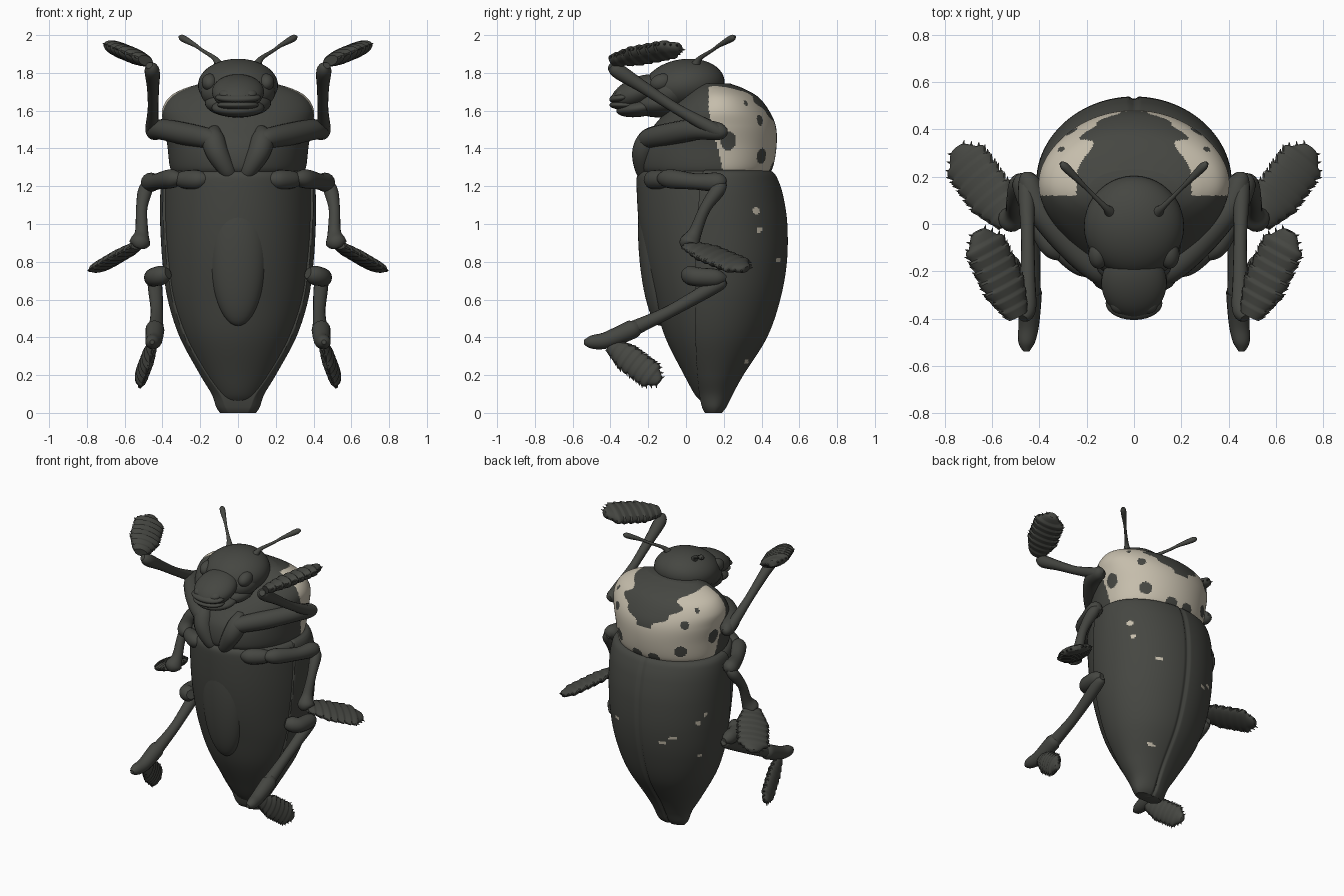
import bpy, bmesh, math, random
from mathutils import Vector, Matrix

if "Cube" in bpy.data.objects:
    bpy.data.objects.remove(bpy.data.objects["Cube"])

random.seed(4)


def material(name, rgb):
    m = bpy.data.materials.new(name)
    m.diffuse_color = (*rgb, 1)
    m.use_nodes = True
    m.node_tree.nodes["Principled BSDF"].inputs["Base Color"].default_value = m.diffuse_color
    return m


DARK = material("charcoal shell", (0.060, 0.062, 0.054))
CREAM = material("cream", (0.56, 0.51, 0.41))


def finish(bm, name, mirror=False, rule=None):
    """Turn a bmesh into a smooth object; rule(face centre) -> True means cream."""
    bmesh.ops.recalc_face_normals(bm, faces=bm.faces)
    for f in bm.faces:
        f.smooth = True
        if rule and rule(f.calc_center_median()):
            f.material_index = 1
    me = bpy.data.meshes.new(name)
    bm.to_mesh(me)
    bm.free()
    me.set_sharp_from_angle(angle=math.radians(50))
    me.materials.append(DARK)
    me.materials.append(CREAM)
    ob = bpy.data.objects.new(name, me)
    bpy.context.collection.objects.link(ob)
    if mirror:
        ob.modifiers.new("mirror", 'MIRROR').use_mirror_merge = False
    return ob


def smooth_path(pts, k):
    """Catmull-Rom interpolation of tuples, k steps per span."""
    p = [pts[0]] + list(pts) + [pts[-1]]
    out = []
    for i in range(1, len(p) - 2):
        for s in range(k):
            t = s / k
            out.append(tuple(0.5 * (2 * b + (c - a) * t + (2 * a - 5 * b + 4 * c - d) * t * t
                                    + (3 * b - a - 3 * c + d) * t ** 3)
                             for a, b, c, d in zip(*p[i - 1:i + 3])))
    return out + [tuple(pts[-1])]


def skin(bm, rings):
    vs = [[bm.verts.new(c) for c in r] for r in rings]
    n = len(vs[0])
    for a, b in zip(vs, vs[1:]):
        for i in range(n):
            bm.faces.new((a[i], a[(i + 1) % n], b[(i + 1) % n], b[i]))
    bm.faces.new(vs[0])
    bm.faces.new(vs[-1])


def body_loft(name, rows, n, k, cut=False, rule=None):
    """Rows: z, widest y, half width, front y, back y (and front cut y for the wing cases)."""
    rings = []
    for r in smooth_path(rows, k):
        z, cy, hw, yf, yb = r[:5]
        ring = []
        for i in range(n):
            a = 2 * math.pi * (i + 0.5) / n
            c, s = math.cos(a), math.sin(a)
            x = hw * c
            y = cy + s * (yb - cy if s > 0 else cy - yf)
            if cut:
                y = max(y, r[5])
                if s > 0:      # centre seam
                    y -= 0.014 * math.exp(-(x / 0.010) ** 2)
            ring.append((x, y, z))
        rings.append(ring)
    bm = bmesh.new()
    skin(bm, rings)
    return finish(bm, name, rule=rule)


def add_tube(bm, pts, wdir, n=16):
    """Points: x, y, z, radius along wdir, radius across."""
    rings = []
    for i, p in enumerate(pts):
        a, b = pts[max(i - 1, 0)], pts[min(i + 1, len(pts) - 1)]
        t = (Vector(b[:3]) - Vector(a[:3])).normalized()
        w = Vector(wdir)
        w = (w - t * w.dot(t)).normalized()
        u = t.cross(w)
        rings.append([Vector(p[:3]) + w * p[3] * math.cos(q) + u * p[4] * math.sin(q)
                      for q in (2 * math.pi * j / n for j in range(n))])
    skin(bm, rings)


def limb(name, pts, wdir=(1, 0.01, 0.02)):
    pts = [(x, y, z, r, r) for x, y, z, r in pts]
    bm = bmesh.new()
    add_tube(bm, smooth_path(pts, 8), wdir)
    return finish(bm, name, mirror=True)


def paddle(name, start, end, wdir, half, thick, scales=8):
    """Flat, scaly foot, wider towards the tip, with bristles along both edges."""
    a, b = Vector(start), Vector(end)
    t = (b - a).normalized()
    w = Vector(wdir)
    w = (w - t * w.dot(t)).normalized()

    def prof(s):
        return min(1, 0.5 + 1.5 * s) * min(1, 0.3 + 4 * (1 - s))

    pts = []
    for i in range(scales * 6 + 1):
        s = i / (scales * 6)
        saw = 0.88 + 0.16 * ((s * scales) % 1)
        pts.append((*a.lerp(b, s), half * prof(s) * saw, thick * prof(s) ** 0.5 * saw))
    bm = bmesh.new()
    add_tube(bm, pts, w, 20)
    for i in range(2 * scales):
        s = (i + 0.8) / (2 * scales)
        for side in (-1, 1):
            d = (w * side + t * random.uniform(0.7, 1.6)).normalized()
            pos = a.lerp(b, s) + w * side * half * prof(s) * 0.92
            bmesh.ops.create_cone(bm, cap_ends=True, segments=6, radius1=0.012, radius2=0.001,
                                  depth=0.035, matrix=Matrix.Translation(pos)
                                  @ d.to_track_quat('Z', 'Y').to_matrix().to_4x4())
    return finish(bm, name, mirror=True)


def ball(name, loc, size, tilt=0, mirror=False):
    bm = bmesh.new()
    bmesh.ops.create_uvsphere(bm, u_segments=40, v_segments=24, radius=1,
                              matrix=Matrix.Translation(loc) @ Matrix.Rotation(math.radians(tilt), 4, 'X')
                              @ Matrix.Diagonal((*size, 1)))
    return finish(bm, name, mirror)


# belly and wing cases
belly = [(0.06, .15, .09, .08, .22), (0.1, .15, .125, .045, .23), (0.2, .15, .19, -.01, .28),
         (0.4, .16, .295, -.11, .4), (0.6, .17, .36, -.17, .47), (0.8, .18, .388, -.22, .5),
         (1.0, .18, .398, -.25, .5), (1.2, .18, .395, -.262, .47), (1.265, .18, .38, -.255, .44),
         (1.285, .18, .34, -.22, .4)]
body_loft("belly", belly, 96, 6)

# pale specks on the wing cases: side, y, z, radius
specks = [(1, .37, 1.07, .018), (1, .39, .97, .015), (1, .49, .81, .012), (1, .32, .27, .012),
          (-1, .36, .87, .016), (-1, .32, .92, .013), (-1, .47, .77, .014), (-1, .495, .73, .01),
          (-1, .32, .62, .014)]


def speck_rule(c):
    return c.y > 0.1 and any(c.x * k > 0 and math.hypot(c.y - y, c.z - z) < r for k, y, z, r in specks)


cases = [(0.0, .15, .095, .09, .19, .1), (0.03, .15, .115, .07, .215, .085), (0.1, .15, .14, .04, .25, .07),
         (0.2, .15, .2, -.01, .305, .06), (0.4, .16, .308, -.11, .43, .05), (0.6, .17, .372, -.17, .5, .05),
         (0.8, .18, .4, -.22, .535, .05), (1.0, .18, .412, -.25, .537, .06), (1.15, .18, .412, -.26, .515, .07),
         (1.24, .18, .402, -.26, .485, .08), (1.275, .18, .385, -.25, .46, .09), (1.285, .18, .36, -.25, .43, .1)]
body_loft("wing_cases", cases, 200, 20, cut=True, rule=speck_rule)
ball("belly_plate", (0, -.165, .86), (.15, .085, .4), 4)

# thorax with cream shield, dark centre patch and spots: (angle arc, z, radius)
spots = [(.315, 1.55, .028), (.34, 1.36, .042), (.09, 1.44, .05), (.52, 1.29, .04),
         (.22, 1.64, .016)]


def shield_rule(c):
    x, z = abs(c.x), c.z
    if c.y < 0.12 + max(0, 1.6 - z) * 0.24 or z > 1.743:
        return False
    edge = 0.2 * (max(0, z - 1.5) / 0.12) ** 0.7 if z < 1.62 else 0.2
    edge += max(0, z - 1.7) * 1.2 + 0.022 * math.sin(z * 85) + 0.012 * math.sin(z * 47)
    if z > 1.5 and x < edge:
        return False
    arc = 0.37 * math.atan2((c.y - .15) / .32, x / .4)
    return not any(math.hypot(arc - s, z - h) < r for s, h, r in spots)


thorax = [(1.24, .17, .33, -.2, .42), (1.30, .17, .36, -.25, .46), (1.42, .17, .375, -.24, .48),
          (1.52, .17, .395, -.17, .475), (1.6, .17, .402, -.1, .44), (1.67, .17, .365, -.03, .385),
          (1.715, .16, .29, .02, .31), (1.745, .15, .19, .06, .23)]
body_loft("thorax", thorax, 240, 16, rule=shield_rule)

# head, snout and mouth
ball("head", (0, -.01, 1.735), (.212, .215, .138), 8)
ball("cheeks", (0, -.08, 1.70), (.198, .16, .115), 10)
ball("throat", (0, -.12, 1.64), (.175, .16, .075), 5)
ball("snout", (0, -.25, 1.70), (.138, .155, .078), 22)
ball("upper_lip", (0, -.335, 1.67), (.12, .072, .03), 10)
ball("lower_lip", (0, -.325, 1.63), (.11, .08, .026), 0)
ball("jaw", (0, -.24, 1.615), (.14, .13, .047), 8)
ball("eye", (.15, -.13, 1.75), (.042, .06, .045), 15, True)
ball("nostril_bump", (.06, -.34, 1.69), (.04, .04, .024), 20, True)

# antennae
limb("antenna", [(.1, .05, 1.84, .026), (.125, .075, 1.878, .013), (.19, .14, 1.92, .009),
                 (.225, .175, 1.945, .011), (.29, .24, 1.982, .018), (.31, .26, 1.992, .007)], (0, 0, 1))

# front legs
limb("front_hip", [(.03, -.2, 1.24, .03), (.06, -.225, 1.29, .045), (.11, -.225, 1.38, .06),
                   (.13, -.19, 1.45, .06), (.12, -.14, 1.5, .03)])
limb("front_thigh", [(.1, -.22, 1.42, .03), (.15, -.2, 1.45, .052), (.27, -.09, 1.475, .06),
                     (.4, .06, 1.5, .055), (.445, .18, 1.49, .045), (.45, .22, 1.49, .015)])
limb("front_shin", [(.45, .2, 1.48, .025), (.455, .15, 1.5, .036), (.45, -.05, 1.61, .028),
                    (.45, -.22, 1.72, .032), (.455, -.36, 1.81, .04), (.47, -.4, 1.84, .02)])
paddle("front_foot", (.49, -.39, 1.865), (.66, -.03, 1.935), (.9, -.4, .36), .1, .042)

# middle legs
limb("middle_hip", [(.16, -.19, 1.24, .025), (.21, -.175, 1.235, .05), (.28, -.13, 1.235, .048), (.33, -.09, 1.235, .03)])
limb("middle_thigh", [(.3, -.14, 1.24, .02), (.35, -.09, 1.24, .05), (.43, .05, 1.225, .043),
                      (.465, .17, 1.22, .05), (.47, .21, 1.21, .02)])
limb("middle_shin", [(.465, .2, 1.215, .02), (.49, .17, 1.18, .038), (.51, .1, 1.08, .03),
                     (.51, .05, .96, .035), (.52, .02, .9, .055), (.525, .02, .88, .03)])
paddle("middle_foot", (.53, .01, .89), (.75, .32, .76), (.85, -.5, -.3), .108, .033)

# hind legs
limb("hind_hip", [(.37, .0, .74, .03), (.4, .02, .73, .05), (.44, .06, .72, .05),
                  (.45, .16, .715, .046), (.445, .21, .71, .02)])
limb("hind_shin", [(.445, .21, .7, .02), (.44, .16, .675, .038), (.43, -.08, .54, .033),
                   (.435, -.26, .455, .04), (.44, -.29, .44, .05), (.445, -.42, .385, .044),
                   (.455, -.5, .375, .035), (.455, -.54, .375, .012)])
paddle("hind_foot", (.45, -.4, .36), (.525, -.14, .165), (0, .6, .8), .075, .034)
